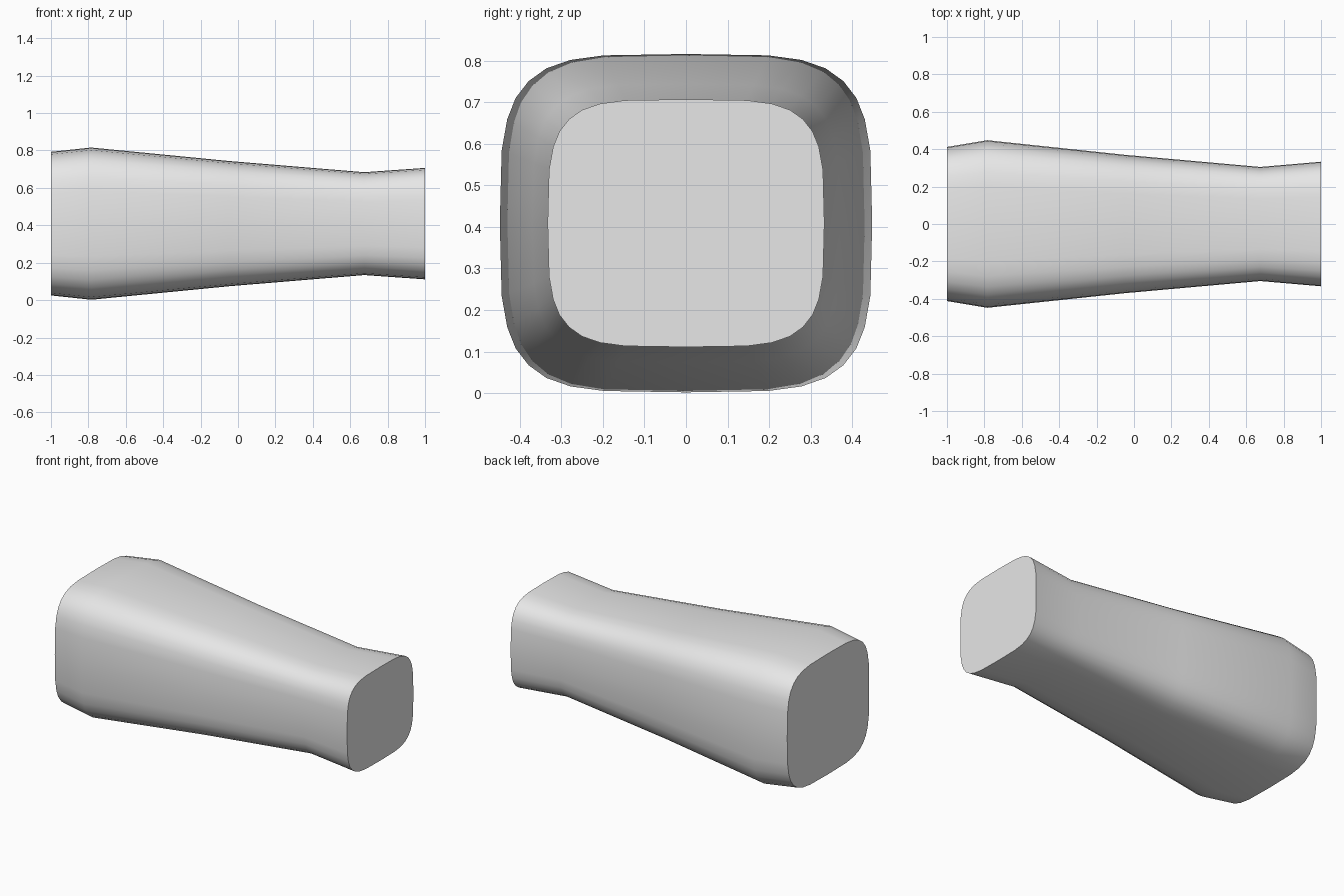
import bpy, bmesh, math

cube = bpy.data.objects.get("Cube")
if cube:
    bpy.data.objects.remove(cube, do_unlink=True)

# Single light grey material
grey = bpy.data.materials.new("light_grey")
grey.use_nodes = True
colour = (0.8, 0.8, 0.8, 1.0)
grey.diffuse_color = colour
grey.node_tree.nodes["Principled BSDF"].inputs["Base Color"].default_value = colour

# Quarter of the rounded-square section, from top centre to side centre
quarter = [(0, 1), (0.44, 0.992), (0.62, 0.965), (0.75, 0.915), (0.845, 0.84),
           (0.915, 0.74), (0.96, 0.615), (0.99, 0.43), (1, 0)]
half = quarter + [(y, -z) for y, z in reversed(quarter[:-1])]
section = half + [(-y, z) for y, z in reversed(half[1:-1])]

# Stations along the sleeve: x, half width, half height
stations = [(-1, 0.412, 0.384), (-0.785, 0.448, 0.407), (-0.05, 0.37, 0.335),
            (0.675, 0.305, 0.275), (1, 0.333, 0.298)]
CENTRE_Z = 0.409

# Loft the sections and close both ends
bm = bmesh.new()
rings = [[bm.verts.new((x, w * y, CENTRE_Z + h * z)) for y, z in section]
         for x, w, h in stations]
n = len(section)
for a, b in zip(rings, rings[1:]):
    for i in range(n):
        j = (i + 1) % n
        bm.faces.new((a[i], a[j], b[j], b[i]))
bm.faces.new(rings[0])
bm.faces.new(rings[-1])
bmesh.ops.recalc_face_normals(bm, faces=bm.faces)

mesh = bpy.data.meshes.new("tapered_sleeve")
bm.to_mesh(mesh)
bm.free()
mesh.materials.append(grey)
sleeve = bpy.data.objects.new("tapered_sleeve", mesh)
bpy.context.collection.objects.link(sleeve)

# Smooth body with crisp end caps
bpy.ops.object.select_all(action="DESELECT")
sleeve.select_set(True)
bpy.context.view_layer.objects.active = sleeve
bpy.ops.object.shade_smooth_by_angle(angle=math.radians(35))
